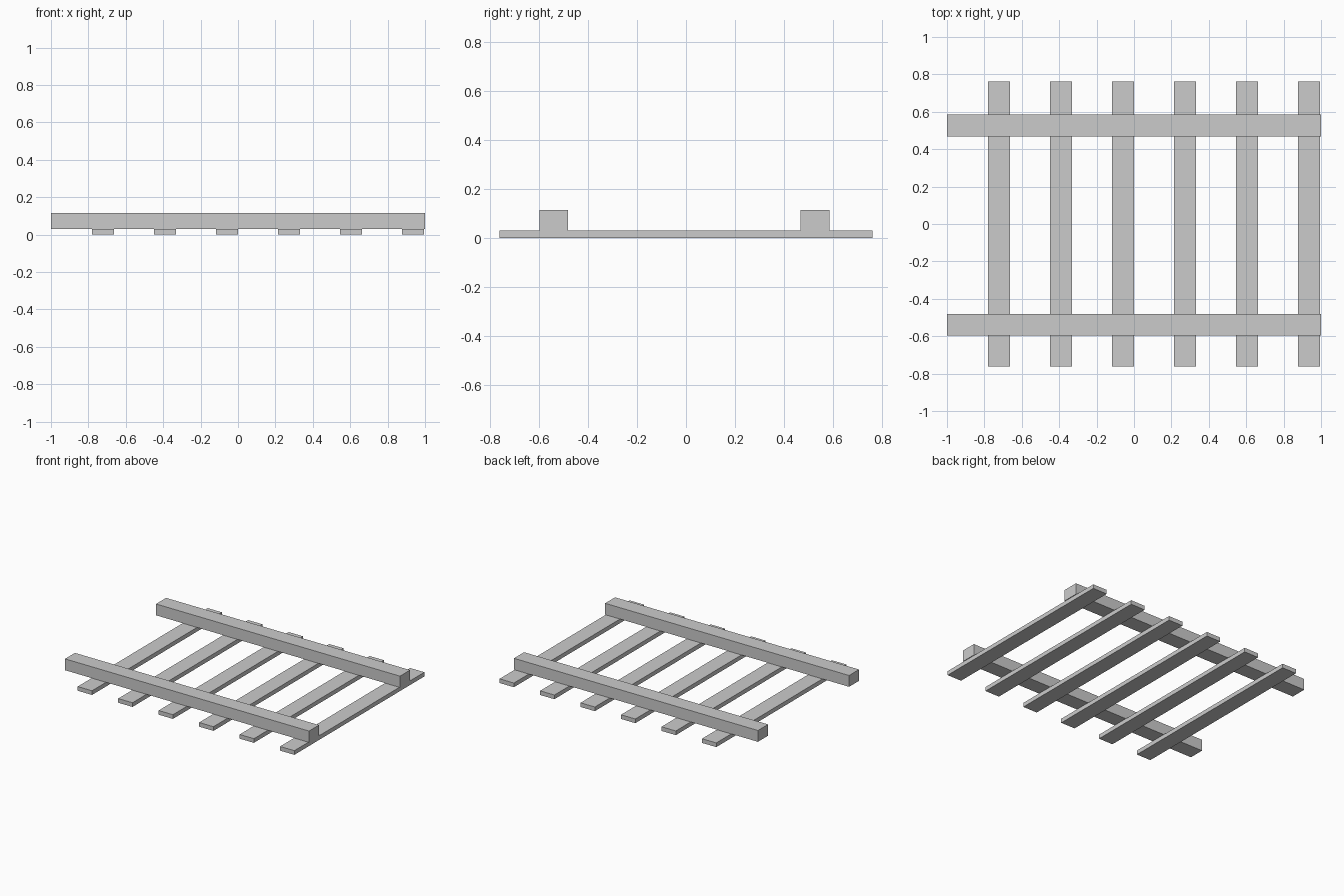
import bpy

if "Cube" in bpy.data.objects:
    bpy.data.objects.remove(bpy.data.objects["Cube"])


def box(name, x0, x1, y0, y1, z0, z1):
    bpy.ops.mesh.primitive_cube_add(
        size=1, location=((x0 + x1) / 2, (y0 + y1) / 2, (z0 + z1) / 2))
    ob = bpy.context.object
    ob.name = name
    ob.scale = (x1 - x0, y1 - y0, z1 - z0)
    bpy.ops.object.transform_apply(location=False, rotation=False, scale=True)
    return ob


PLANK_TOP = 0.031
RAIL_TOP = 0.115

# Six thin cross planks lying on the ground
for i in range(6):
    x = -0.781 + i * 0.3318
    box(f"cross_plank_{i + 1}", x, x + 0.117, -0.761, 0.761, 0, PLANK_TOP)

# Two long rails resting on the planks
box("front_rail", -1, 1, -0.597, -0.481, PLANK_TOP, RAIL_TOP)
box("back_rail", -1, 1, 0.468, 0.586, PLANK_TOP, RAIL_TOP)
